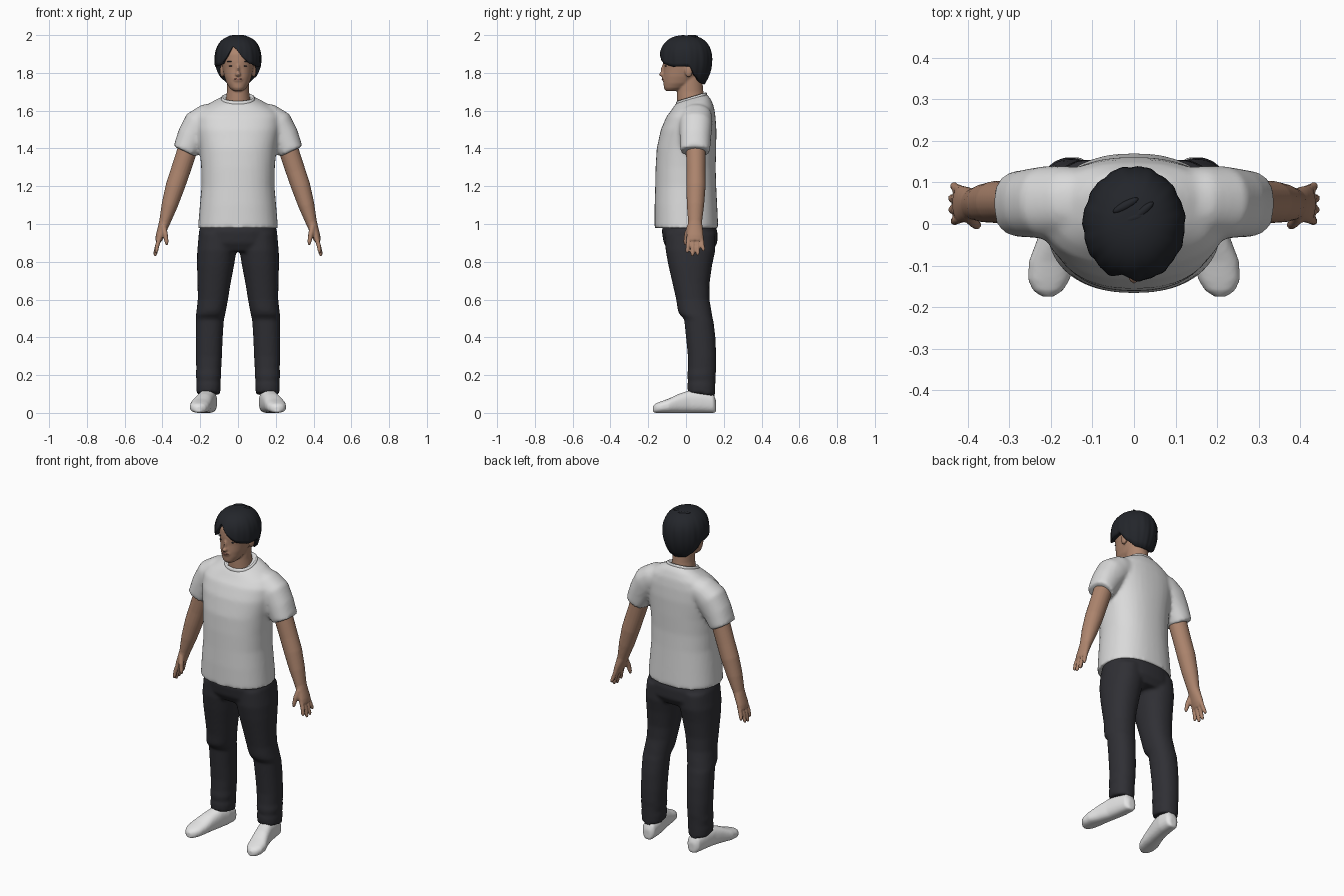
import bpy, bmesh, math
from mathutils import Vector, Matrix


def material(name, rgb):
    m = bpy.data.materials.new(name)
    m.diffuse_color = (*rgb, 1)
    return m


SKIN = material("skin", (0.42, 0.235, 0.155))
SHIRT = material("shirt white", (0.70, 0.70, 0.70))
SHOE = material("shoe white", (0.78, 0.78, 0.78))
PANTS = material("trouser charcoal", (0.029, 0.029, 0.035))
HAIR = material("hair black", (0.017, 0.019, 0.024))
LIP = material("lip", (0.33, 0.14, 0.11))


def curve_pt(t, n):
    """Point on a unit superellipse."""
    c, s = math.cos(t), math.sin(t)
    return (math.copysign(abs(c) ** (2 / n), c), math.copysign(abs(s) ** (2 / n), s))


def skin_rings(bm, rings, caps=True):
    """Bridge a list of point rings into a closed tube."""
    vs = [[bm.verts.new(p) for p in r] for r in rings]
    n = len(vs[0])
    for a, b in zip(vs, vs[1:]):
        for i in range(n):
            bm.faces.new((a[i], a[(i + 1) % n], b[(i + 1) % n], b[i]))
    if caps:
        bm.faces.new(vs[0])
        bm.faces.new(vs[-1])


def stack(bm, rows, n=2.3, seg=40):
    """Horizontal sections: (z, centre x, half width, y front, y back, tilt)."""
    rings = []
    for z, cx, rx, y0, y1, tilt in rows:
        cy, ry = (y0 + y1) / 2, (y1 - y0) / 2
        ring = []
        for i in range(seg):
            u, v = curve_pt(2 * math.pi * i / seg, n)
            ring.append((cx + rx * u, cy + ry * v, z + tilt * ry * v))
        rings.append(ring)
    skin_rings(bm, rings)


def limb(bm, rows, side, n=2, seg=20):
    """Sections square to a path: (x, y, z, thickness, depth along y)."""
    pts = [Vector((side * r[0], r[1], r[2])) for r in rows]
    rings = []
    for i, (p, r) in enumerate(zip(pts, rows)):
        d = (pts[min(i + 1, len(pts) - 1)] - pts[max(i - 1, 0)]).normalized()
        v = Vector((0, 1, 0))
        v = (v - d * v.dot(d)).normalized()
        u = v.cross(d)
        ring = []
        for k in range(seg):
            a, b = curve_pt(2 * math.pi * k / seg, n)
            ring.append(p + u * a * r[3] + v * b * r[4])
        rings.append(ring)
    skin_rings(bm, rings)


def ball(bm, c, r):
    bmesh.ops.create_uvsphere(bm, u_segments=20, v_segments=12, radius=1,
                              matrix=Matrix.Translation(c) @ Matrix.Diagonal((*r, 1)))


def finish(bm, name, mat, voxel=0, smooth=3):
    bmesh.ops.recalc_face_normals(bm, faces=bm.faces)
    me = bpy.data.meshes.new(name)
    bm.to_mesh(me)
    bm.free()
    me.materials.append(mat)
    for p in me.polygons:
        p.use_smooth = True
    ob = bpy.data.objects.new(name, me)
    bpy.context.collection.objects.link(ob)
    if voxel:  # blend the overlapping volumes into one skin
        m = ob.modifiers.new("blend", 'REMESH')
        m.mode, m.voxel_size, m.use_smooth_shade = 'VOXEL', voxel, True
        s = ob.modifiers.new("soften", 'SMOOTH')
        s.factor, s.iterations = 0.5, smooth
    return ob


# T-shirt: body and two short sleeves
bm = bmesh.new()
stack(bm, [(0.978, 0, .212, -.166, .171, 0), (1.1, 0, .202, -.166, .165, 0),
           (1.2, 0, .193, -.163, .160, 0), (1.3, 0, .195, -.161, .157, 0),
           (1.4, 0, .203, -.155, .160, 0), (1.5, 0, .220, -.133, .161, 0),
           (1.57, 0, .222, -.103, .156, 0), (1.61, 0, .195, -.080, .148, .1),
           (1.645, 0, .135, -.062, .130, .2), (1.665, 0, .088, -.050, .108, .3)])
for s in (1, -1):
    limb(bm, [(.10, .06, 1.575, .07, .075), (.16, .055, 1.56, .078, .085),
              (.205, .052, 1.525, .088, .088), (.245, .05, 1.46, .079, .083),
              (.282, .048, 1.383, .066, .079)], s, 2.2, 28)
finish(bm, "t_shirt", SHIRT, .011, 5)

# Neckline band
bm = bmesh.new()
stack(bm, [(1.648, 0, .092, -.057, .112, .3), (1.67, 0, .088, -.052, .110, .3),
           (1.674, 0, .080, -.046, .103, .3), (1.655, 0, .070, -.035, .095, .3)])
finish(bm, "collar", SHIRT)

# Trousers: hips, seat and two legs with knee and ankle folds
bm = bmesh.new()
stack(bm, [(1.03, 0, .185, -.115, .145, 0), (.96, 0, .207, -.128, .166, 0),
           (.90, 0, .212, -.118, .166, 0), (.855, 0, .200, -.09, .14, 0)])
for s in (1, -1):
    stack(bm, [(.95, s * .105, .100, -.11, .155, 0), (.86, s * .112, .104, -.108, .155, 0),
               (.78, s * .119, .098, -.093, .138, 0), (.68, s * .127, .087, -.070, .124, 0),
               (.60, s * .133, .080, -.052, .124, 0), (.545, s * .141, .078, -.044, .134, 0),
               (.515, s * .146, .077, -.036, .140, -.1), (.49, s * .149, .074, -.010, .146, -.1),
               (.40, s * .152, .071, .000, .156, 0), (.30, s * .154, .069, .010, .160, 0),
               (.23, s * .155, .066, .010, .160, 0), (.20, s * .156, .068, .006, .157, .05),
               (.17, s * .156, .063, .010, .156, 0), (.145, s * .156, .066, .007, .155, -.05),
               (.10, s * .157, .062, .009, .153, -.15)], 2.2, 32)
finish(bm, "trousers", PANTS, .010, 3)

# Arms with palm, fingers and thumb
for s, label in ((1, "left"), (-1, "right")):
    bm = bmesh.new()
    limb(bm, [(.20, .05, 1.52, .05, .05), (.272, .052, 1.38, .053, .052),
              (.305, .053, 1.28, .052, .050), (.332, .053, 1.20, .051, .051),
              (.362, .050, 1.10, .043, .046), (.388, .048, 1.01, .030, .037),
              (.400, .048, .975, .026, .041), (.414, .048, .935, .022, .045),
              (.422, .048, .910, .017, .042)], s)
    for y0, y1, z, x in ((.014, .006, .845, .432), (.037, .034, .828, .438),
                         (.060, .062, .832, .439), (.081, .092, .855, .434)):
        limb(bm, [(.412, y0, .935, .012, .011), (.428, (y0 + y1) / 2, .885, .012, .0115),
                  (x, y1, z + .012, .010, .010), (x + .002, y1, z, .005, .005)], s, 2, 10)
    limb(bm, [(.395, .022, .985, .016, .018), (.385, .004, .945, .014, .014),
              (.378, -.003, .905, .011, .011), (.376, -.004, .888, .006, .006)], s, 2, 12)
    finish(bm, label + "_arm", SKIN, .0055, 2)

# Head: skull, neck, nose and ears
bm = bmesh.new()
stack(bm, [(1.705, 0, .026, -.108, -.04, 0), (1.72, 0, .044, -.117, .0, 0),
           (1.745, 0, .060, -.119, .04, 0), (1.78, 0, .072, -.120, .07, 0),
           (1.82, 0, .081, -.118, .10, 0), (1.86, 0, .087, -.121, .11, 0),
           (1.90, 0, .089, -.118, .112, 0), (1.94, 0, .080, -.098, .10, 0),
           (1.97, 0, .045, -.055, .06, 0)], 2.15)
stack(bm, [(1.58, 0, .075, -.045, .10, 0), (1.66, 0, .064, -.047, .098, 0),
           (1.70, 0, .059, -.047, .092, 0), (1.78, 0, .058, -.04, .085, 0)], 2)
ball(bm, (0, -.124, 1.792), (.015, .020, .012))
ball(bm, (0, -.117, 1.815), (.009, .016, .034))
ball(bm, (0, -.114, 1.766), (.026, .013, .016))
for s in (1, -1):
    ball(bm, (s * .084, .014, 1.81), (.012, .021, .034))
finish(bm, "head", SKIN, .0055, 3)

# Facial details
bm = bmesh.new()
ball(bm, (0, -.1225, 1.766), (.022, .006, .0055))
finish(bm, "lips", LIP)
bm = bmesh.new()
for s in (1, -1):
    ball(bm, (s * .035, -.107, 1.837), (.014, .006, .0035))
    ball(bm, (s * .038, -.107, 1.860), (.020, .006, .0035))
finish(bm, "eyes_and_brows", HAIR)

# Hair cap: lower edge by angle from the front, positive towards +x
EDGE = ((-180, 1.738), (-140, 1.745), (-112, 1.785), (-98, 1.835), (-70, 1.835),
        (-48, 1.842), (-30, 1.88), (-14, 1.94), (-4, 1.925), (12, 1.88), (30, 1.85),
        (60, 1.832), (98, 1.835), (112, 1.785), (140, 1.745), (180, 1.738))


def hair_edge(deg):
    for (a, z), (b, w) in zip(EDGE, EDGE[1:]):
        if a <= deg <= b:
            return z + (w - z) * (deg - a) / (b - a)


def hair_point(deg, z, inset=1.0):
    k = (z - 1.87) / .13
    f = (1 - k ** 2.4) ** (1 / 2.4) if k > 0 else 1 - .30 * k * k
    a = math.radians(deg)
    low = min(1, max(0, (2 - z) / .1))
    f *= inset * (1 + low * (.012 * math.sin(11 * a + 14 * z) + .008 * math.sin(23 * a)))
    return (.123 * f * math.sin(a), -.139 * f * math.cos(a), z)


bm = bmesh.new()
angles = [-180 + 360 * i / 96 for i in range(96)]
rings = []
for j in range(1, 15):
    t = 1 - math.cos(j / 14 * math.pi / 2) if j < 14 else 1
    rings.append([hair_point(d, 2 - (2 - hair_edge(d)) * t) for d in angles])
for inset, up in ((.93, .002), (.72, .012)):
    rings.append([hair_point(d, hair_edge(d) + up, inset) for d in angles])
skin_rings(bm, rings)
# Loose tufts on the crown
for x, y, r in ((-.02, .045, .5), (.02, .03, .7), (.0, .015, .3)):
    m = Matrix.Translation((x, y, 1.992)) @ Matrix.Rotation(r, 4, 'Z')
    bmesh.ops.create_uvsphere(bm, u_segments=14, v_segments=8, radius=1,
                              matrix=m @ Matrix.Diagonal((.035, .010, .008, 1)))
finish(bm, "hair", HAIR)

# Shoes: cross-sections from heel to toe (x, y, half width, top height)
SECTIONS = ((.149, .160, .022, .065), (.151, .145, .040, .10), (.157, .08, .047, .118),
            (.168, .02, .047, .120), (.184, -.04, .050, .100), (.198, -.09, .055, .076),
            (.205, -.135, .050, .060), (.207, -.160, .036, .050), (.208, -.175, .014, .036))
for s, label in ((1, "left"), (-1, "right")):
    bm = bmesh.new()
    rings = []
    for x, y, w, h in SECTIONS:
        pts = [curve_pt(2 * math.pi * i / 28, 2.5) for i in range(28)]
        rings.append([(s * x + w * u, y, .006 + max(-.006, h / 2 - .006 + h / 2 * v)) for u, v in pts])
    skin_rings(bm, rings)
    finish(bm, label + "_shoe", SHOE, .007, 3)
